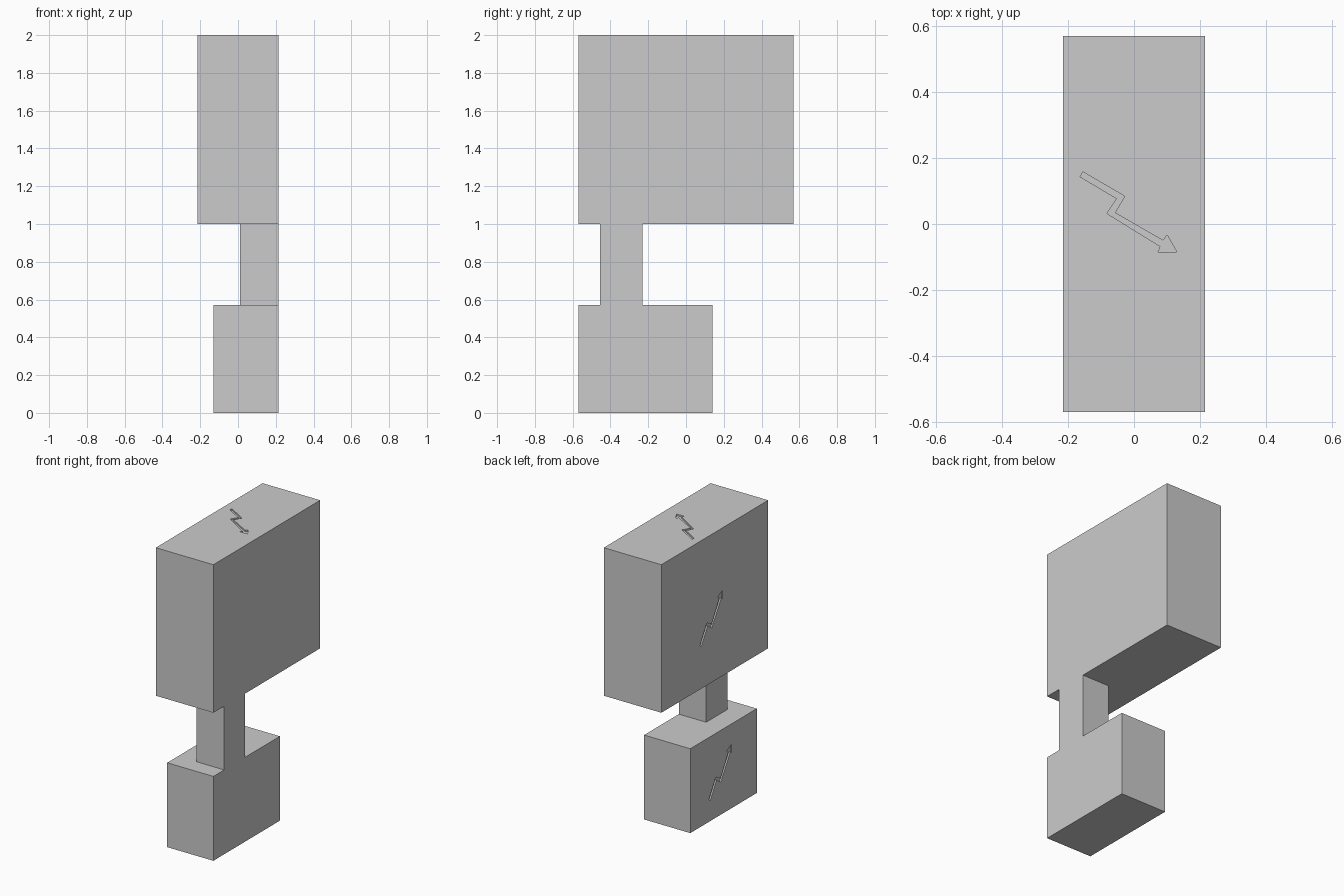
import bpy, bmesh
from mathutils import Matrix, Vector

if "Cube" in bpy.data.objects:
    bpy.data.objects.remove(bpy.data.objects["Cube"])


def box(name, lo, hi):
    lo, hi = Vector(lo), Vector(hi)
    bm = bmesh.new()
    bmesh.ops.create_cube(bm, size=1, matrix=Matrix.Translation((lo + hi) / 2)
                          @ Matrix.Diagonal((*(hi - lo), 1)))
    return finish(name, bm)


def finish(name, bm):
    bmesh.ops.recalc_face_normals(bm, faces=bm.faces)
    me = bpy.data.meshes.new(name)
    bm.to_mesh(me)
    bm.free()
    ob = bpy.data.objects.new(name, me)
    bpy.context.collection.objects.link(ob)
    return ob


# Zigzag arrow outline, seen facing the surface
ARROW = [(-.155, .158), (-.163, .143), (-.052, .077), (-.082, .032), (.080, -.068), (.073, -.085),
         (.130, -.085), (.100, -.033), (.088, -.050), (-.058, .034), (-.028, .084)]
DEPTH = 0.01


def arrow_cutter(name, origin, u, v):
    o, u, v = Vector(origin), Vector(u), Vector(v)
    n = u.cross(v)
    bm = bmesh.new()
    face = bm.faces.new([bm.verts.new(o + u * a + v * b - n * DEPTH) for a, b in ARROW])
    ext = bmesh.ops.extrude_face_region(bm, geom=[face])
    bmesh.ops.translate(bm, vec=n * DEPTH * 2,
                        verts=[g for g in ext["geom"] if isinstance(g, bmesh.types.BMVert)])
    ob = finish(name, bm)
    ob.hide_render = True
    return ob


def combine(target, other, operation):
    m = target.modifiers.new(operation.title(), "BOOLEAN")
    m.operation, m.object, m.solver = operation, other, "EXACT"
    bpy.context.view_layer.objects.active = target
    bpy.ops.object.modifier_apply(modifier=m.name)
    bpy.data.objects.remove(other, do_unlink=True)


# Upper cabinet, connecting post and lower cabinet, flush on the right side
body = box("cabinet_body", (-.215, -.57, 1), (.215, .57, 2))
combine(body, box("post", (.01, -.455, .57), (.215, -.23, 1)), "UNION")
combine(body, box("lower_cabinet", (-.13, -.57, 0), (.215, .14, .57)), "UNION")

# Engraved arrows: top, upper left side, lower left side
combine(body, arrow_cutter("top_arrow", (0, 0, 2), (1, 0, 0), (0, 1, 0)), "DIFFERENCE")
for label, origin in (("upper", (-.215, 0, 1.45)), ("lower", (-.13, -.217, .303))):
    combine(body, arrow_cutter(label + "_arrow", origin, (0, 0, 1), (0, 1, 0)), "DIFFERENCE")
